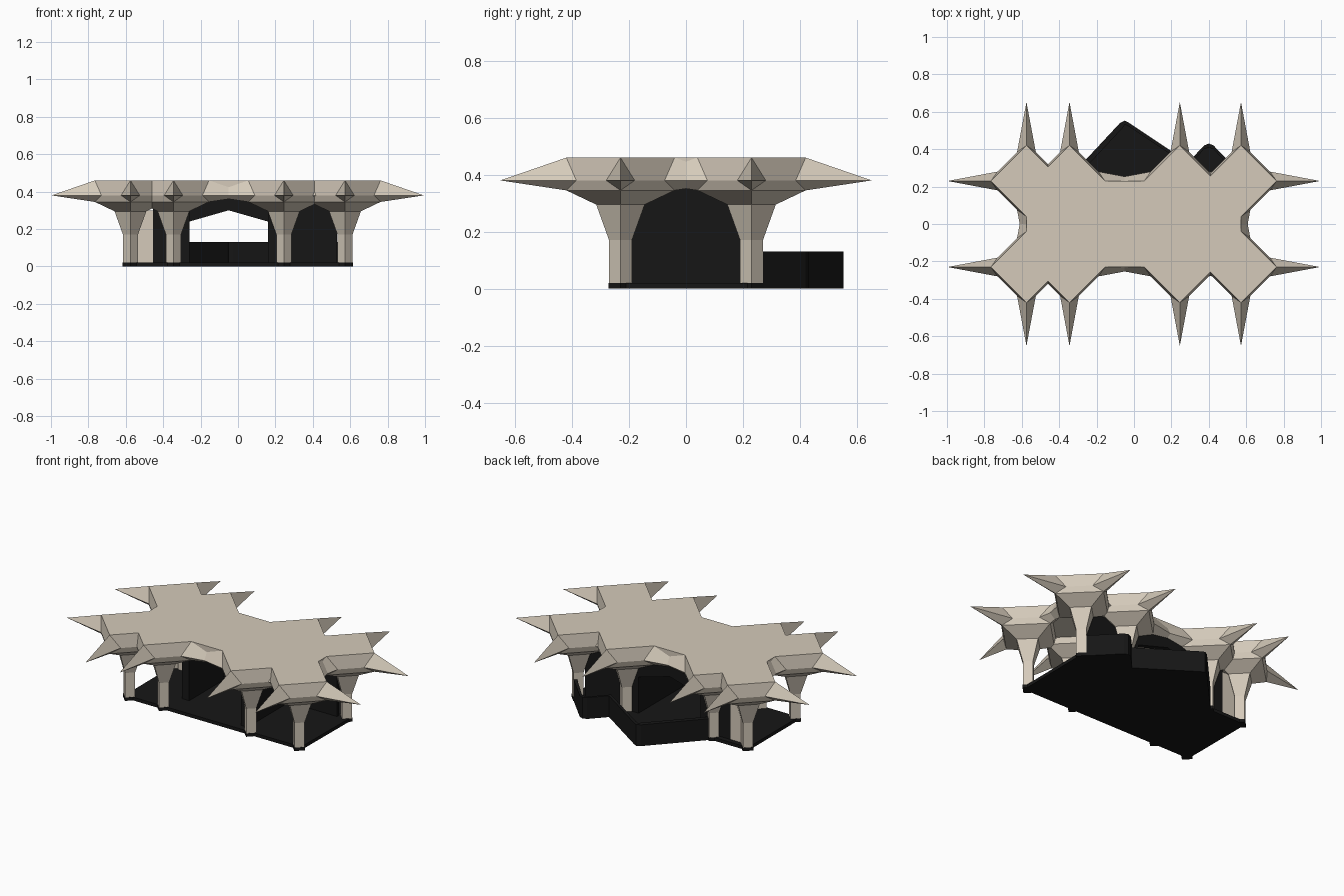
import bpy, bmesh
from math import cos, sin, pi

if "Cube" in bpy.data.objects:
    bpy.data.objects.remove(bpy.data.objects["Cube"])

def material(name, rgb):
    m = bpy.data.materials.new(name)
    m.diffuse_color = (*rgb, 1)
    m.use_nodes = True
    m.node_tree.nodes["Principled BSDF"].inputs["Base Color"].default_value = m.diffuse_color
    return m

STONE = material("stone", (0.66, 0.59, 0.49))
BLACK = material("black", (0.008, 0.008, 0.008))
XS, YS = (-0.575, -0.345, 0.245, 0.572), (-0.23, 0.23)

def finish(bm, name, mat):
    bmesh.ops.recalc_face_normals(bm, faces=bm.faces)
    me = bpy.data.meshes.new(name)
    bm.to_mesh(me)
    bm.free()
    ob = bpy.data.objects.new(name, me)
    bpy.context.collection.objects.link(ob)
    me.materials.append(mat)
    return ob

def prism(name, pts, z0, z1, mat):
    """Extrude an xy outline from z0 to z1."""
    bm = bmesh.new()
    f = bm.faces.new([bm.verts.new((x, y, z0)) for x, y in pts])
    top = bmesh.ops.extrude_face_region(bm, geom=[f])["geom"]
    bmesh.ops.translate(bm, vec=(0, 0, z1 - z0),
                        verts=[v for v in top if isinstance(v, bmesh.types.BMVert)])
    return finish(bm, name, mat)

def box(name, x0, x1, y0, y1, z0, z1, mat):
    return prism(name, [(x0, y0), (x1, y0), (x1, y1), (x0, y1)], z0, z1, mat)

def diamond(x, y, r):
    return [(x + r, y), (x, y + r), (x - r, y), (x, y - r)]

def star_column(name, cx, cy):
    """Diamond shaft flaring into a four-pointed star canopy."""
    bm = bmesh.new()
    ring = lambda r, z: [bm.verts.new((x, y, z)) for x, y in diamond(cx, cy, r)]
    rings = [ring(r, z) for r, z in
             ((0.04, 0.015), (0.04, 0.17), (0.085, 0.295), (0.19, 0.345))]
    tips, top = ring(0.422, 0.38), ring(0.19, 0.46)
    rim = []
    for k in range(4):
        c, s = round(cos(k * pi / 2)), round(sin(k * pi / 2))
        rim.append([bm.verts.new((cx + c * 0.155 - s * w, cy + s * 0.155 + c * w, 0.38))
                    for w in (-0.05, 0.05)])
    bm.faces.new(rings[0])
    bm.faces.new(top)
    for k in range(4):
        n = (k + 1) % 4
        for a, b in zip(rings, rings[1:]):
            bm.faces.new((a[k], a[n], b[n], b[k]))
        for edge in (rings[-1], top):
            bm.faces.new((edge[k], edge[n], rim[n][0], rim[k][1]))
            for p in rim[k]:
                bm.faces.new((edge[k], tips[k], p))
    return finish(bm, name, STONE)

# Canopy: roof deck united with the eight star columns
roof = box("canopy_and_columns", XS[0], XS[-1], -0.23, 0.23, 0.38, 0.46, STONE)
for x in XS:
    for y in YS:
        col = star_column("column", x, y)
        mod = roof.modifiers.new("union", "BOOLEAN")
        mod.operation, mod.solver, mod.object = "UNION", "EXACT", col
        bpy.context.view_layer.objects.active = roof
        bpy.ops.object.modifier_apply(modifier=mod.name)
        bpy.data.objects.remove(col, do_unlink=True)
        # Black foot under each column
        prism("column_foot", diamond(x, y, 0.042), 0, 0.02, BLACK)

# Floor slab with the two angular bays at the back
BAYS = [(-0.345, 0.25), (-0.075, 0.54), (-0.05, 0.553), (-0.025, 0.54), (0.29, 0.33),
        (0.375, 0.42), (0.40, 0.43), (0.425, 0.42), (0.60, 0.24)]
prism("floor_slab", [(-0.595, -0.24), (0.595, -0.24)] + BAYS[::-1] + [(-0.595, 0.25)],
      0, 0.02, BLACK)

# Low parapet following the bays
inner = [(x + (0.02 if x < -0.06 else -0.01 if x > 0.45 else 0), y - 0.02) for x, y in BAYS]
prism("bay_parapet", BAYS + inner[::-1], 0, 0.13, BLACK)

# Black inner partitions
box("left_partition", -0.31, -0.26, -0.10, 0.23, 0.02, 0.37, BLACK)
box("right_partition", 0.16, 0.205, -0.20, 0.23, 0.02, 0.37, BLACK)
box("back_right_wall", 0.205, 0.53, 0.20, 0.22, 0.02, 0.33, BLACK)
box("back_left_wall", -0.455, -0.31, 0.20, 0.22, 0.02, 0.32, BLACK)
box("back_left_panel", -0.545, -0.455, 0.20, 0.22, 0.02, 0.30, STONE)

# Gabled lintel over the central back opening
lintel = prism("back_lintel", [(-0.26, 0.24), (-0.05, 0.30), (0.16, 0.24),
                               (0.16, 0.33), (-0.05, 0.37), (-0.26, 0.33)],
               -0.23, -0.20, BLACK)
lintel.rotation_euler = (pi / 2, 0, 0)
